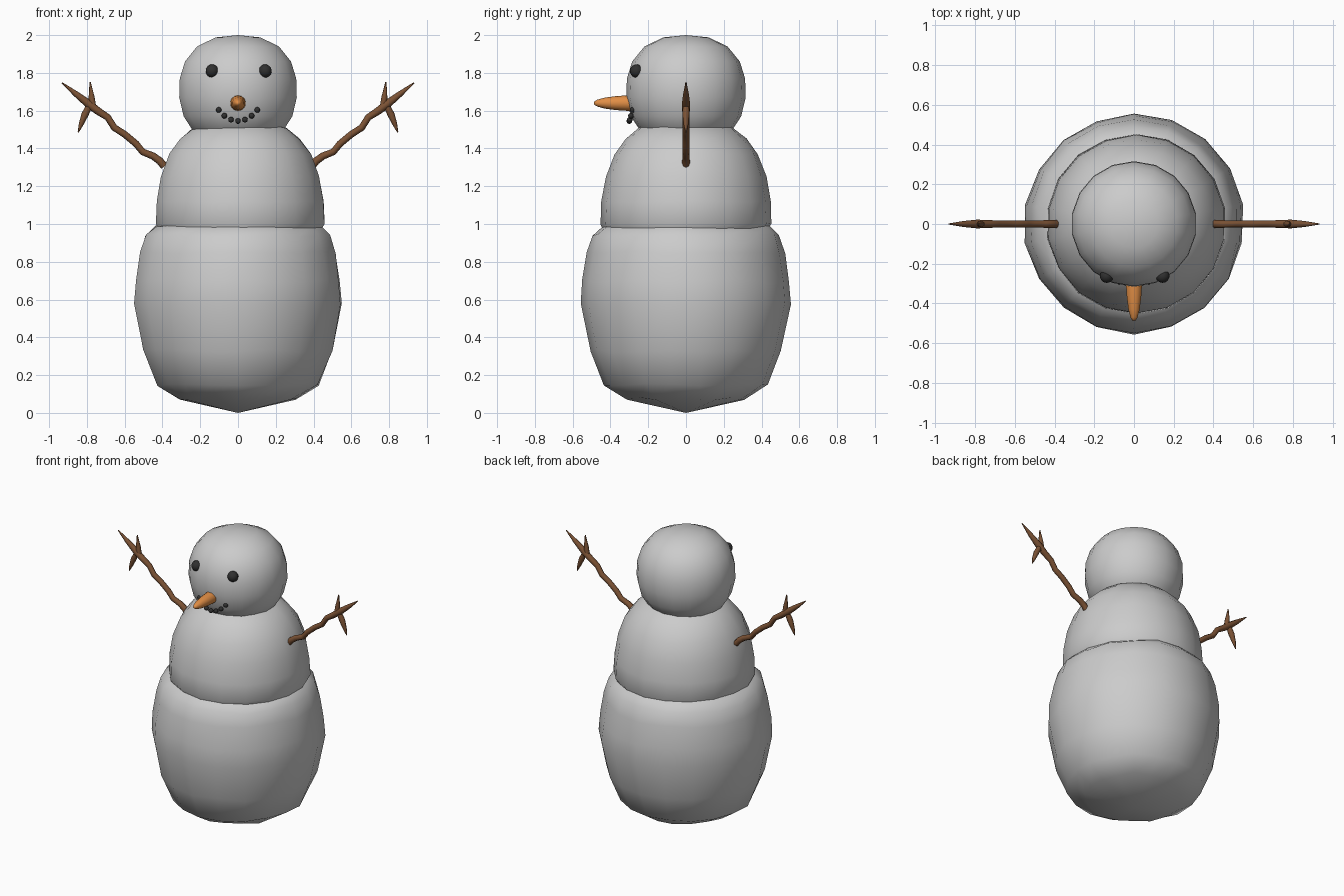
import bpy, bmesh, math, random
from mathutils import Vector

if "Cube" in bpy.data.objects:
    bpy.data.objects.remove(bpy.data.objects["Cube"])

random.seed(4)


def material(name, rgb):
    m = bpy.data.materials.new(name)
    m.diffuse_color = (*rgb, 1)
    m.use_nodes = True
    m.node_tree.nodes["Principled BSDF"].inputs["Base Color"].default_value = m.diffuse_color
    return m


coal = material("coal", (0.03, 0.03, 0.03))
orange = material("orange", (0.75, 0.27, 0.06))
bark = material("bark", (0.2, 0.085, 0.035))


def lathe(name, profile, sides, offset=(0, 0, 0), rough=0.0, mat=None):
    """Revolve (radius, z) points, bottom to top, with a pole at each end."""
    bm = bmesh.new()
    bottom = bm.verts.new((0, 0, profile[0][1]))
    top = bm.verts.new((0, 0, profile[-1][1]))
    rings = []
    for r, z in profile[1:-1]:
        ring = []
        for i in range(sides):
            a = math.pi / 2 + math.tau * i / sides
            rr = r + random.uniform(-rough, rough) * 0.6
            ring.append(bm.verts.new((rr * math.cos(a), rr * math.sin(a),
                                      z + random.uniform(-rough, rough))))
        rings.append(ring)
    for i in range(sides):
        j = (i + 1) % sides
        bm.faces.new((bottom, rings[0][j], rings[0][i]))
        bm.faces.new((top, rings[-1][i], rings[-1][j]))
        for lo, hi in zip(rings, rings[1:]):
            bm.faces.new((lo[i], lo[j], hi[j], hi[i]))
    for f in bm.faces:
        f.smooth = True
    bmesh.ops.recalc_face_normals(bm, faces=bm.faces)
    me = bpy.data.meshes.new(name)
    bm.to_mesh(me)
    bm.free()
    ob = bpy.data.objects.new(name, me)
    ob.location = offset
    bpy.context.collection.objects.link(ob)
    if mat:
        me.materials.append(mat)
    return ob


def pebble(name, pos, radius):
    bpy.ops.mesh.primitive_uv_sphere_add(segments=14, ring_count=9,
                                         radius=radius, location=pos)
    ob = bpy.context.object
    ob.name = name
    bpy.ops.object.shade_smooth()
    ob.data.materials.append(coal)


def twigs(name, side, paths):
    """One curve object; each path is a list of (x, z, radius)."""
    cu = bpy.data.curves.new(name, "CURVE")
    cu.dimensions = "3D"
    cu.bevel_depth = 1.0
    cu.bevel_resolution = 2
    cu.use_fill_caps = True
    for path in paths:
        sp = cu.splines.new("POLY")
        sp.points.add(len(path) - 1)
        for p, (x, z, r) in zip(sp.points, path):
            p.co = (side * x, 0, z, 1)
            p.radius = r
        sp.use_smooth = True
    cu.materials.append(bark)
    ob = bpy.data.objects.new(name, cu)
    bpy.context.collection.objects.link(ob)


# Three packed snow lumps
lathe("lower_body", [(0, 0), (0.31, 0.075), (0.43, 0.15), (0.505, 0.33),
                     (0.554, 0.58), (0.545, 0.7), (0.522, 0.85), (0.495, 0.94),
                     (0.44, 0.99), (0.28, 1.04), (0, 1.06)], 18, rough=0.008)
lathe("middle_body", [(0, 0.84), (0.25, 0.86), (0.4, 0.91), (0.452, 1.0),
                      (0.447, 1.12), (0.425, 1.25), (0.38, 1.37), (0.32, 1.45),
                      (0.25, 1.51), (0.12, 1.55), (0, 1.56)], 18,
      (0.012, 0, 0), rough=0.004)
lathe("head", [(0, 1.4), (0.13, 1.42), (0.24, 1.49), (0.292, 1.57),
               (0.316, 1.67), (0.313, 1.77), (0.285, 1.86), (0.22, 1.94),
               (0.12, 1.988), (0, 2.0)], 18)

# Face
for x, label in ((-0.137, "right_eye"), (0.144, "left_eye")):
    pebble(label, (x, -0.262, 1.81), 0.035)
for x, z in ((-0.102, 1.604), (-0.072, 1.573), (-0.037, 1.552), (0, 1.545),
             (0.037, 1.552), (0.072, 1.573), (0.102, 1.604)):
    pebble("mouth_pebble", (x, -math.sqrt(0.3 ** 2 - x * x), z), 0.015)
nose = lathe("nose", [(0, 0), (0.041, 0.0), (0.041, 0.04), (0.037, 0.1),
                      (0.029, 0.16), (0.018, 0.2), (0.009, 0.215), (0, 0.218)],
             14, (0, -0.27, 1.64), mat=orange)
nose.rotation_euler = (math.pi / 2, 0, 0)

# Stick arms with a three-pronged hand
main = [(0.39, 1.305, 0.02), (0.415, 1.335, 0.02), (0.45, 1.36, 0.019),
        (0.505, 1.382, 0.018), (0.54, 1.425, 0.018), (0.6, 1.475, 0.018),
        (0.655, 1.51, 0.018), (0.69, 1.565, 0.018), (0.74, 1.597, 0.02),
        (0.79, 1.635, 0.022), (0.86, 1.69, 0.015), (0.932, 1.748, 0.003)]
up = [(0.765, 1.605, 0.017), (0.775, 1.67, 0.016), (0.783, 1.752, 0.003)]
down = [(0.775, 1.65, 0.015), (0.81, 1.58, 0.019), (0.83, 1.53, 0.013),
        (0.846, 1.485, 0.003)]
for side, label in ((-1, "right_arm"), (1, "left_arm")):
    twigs(label, side, [main, up, down])
